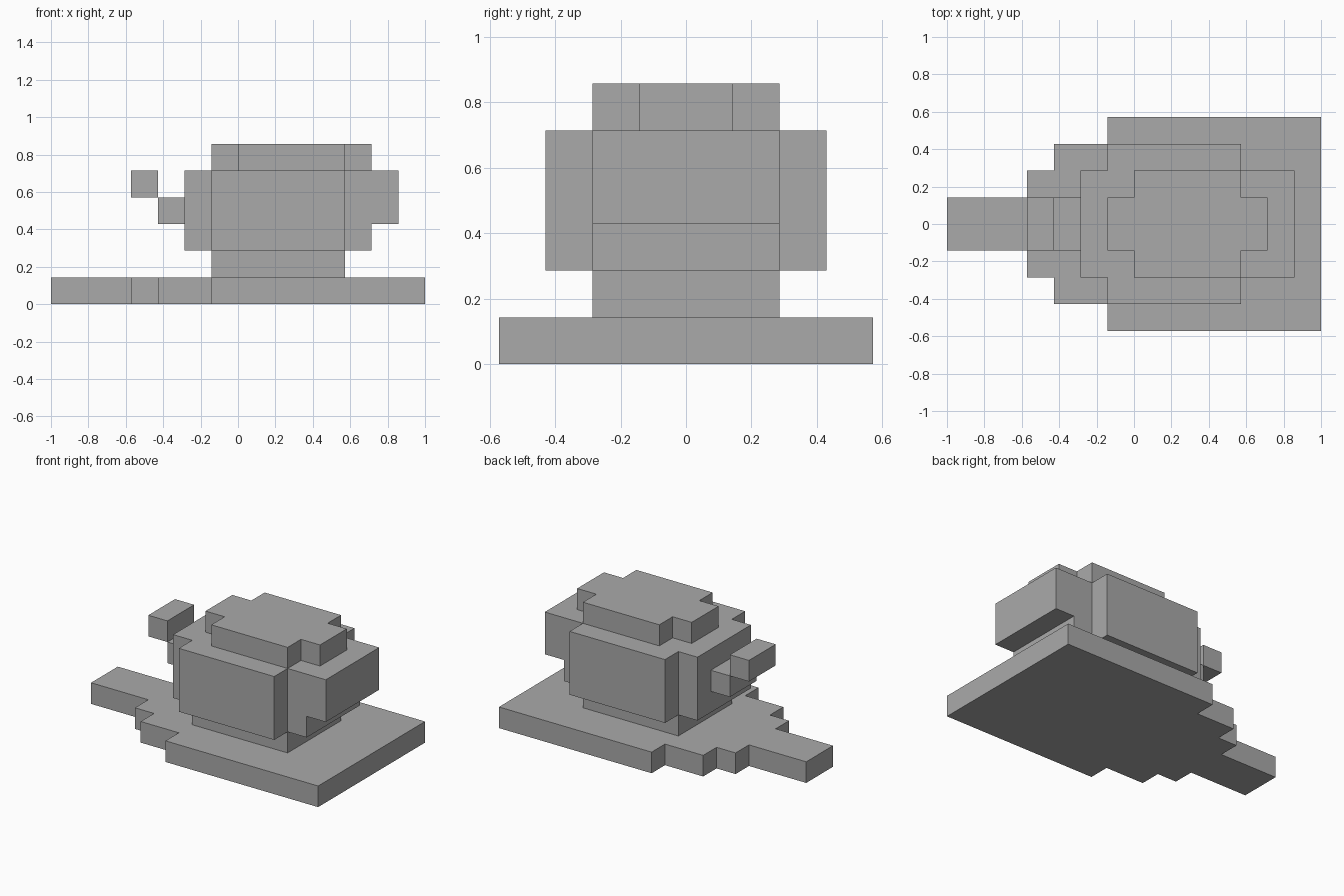
import bpy
import bmesh

U = 1 / 7  # one block unit

cube = bpy.data.objects.get("Cube")
if cube:
    bpy.data.objects.remove(cube, do_unlink=True)

grey = bpy.data.materials.new("plain_grey")
grey.use_nodes = True
colour = (0.4, 0.4, 0.4, 1)
grey.diffuse_color = colour
grey.node_tree.nodes["Principled BSDF"].inputs["Base Color"].default_value = colour


def stepped_slab(name, z0, z1, steps):
    """Extrude a mirrored stepped outline; steps are (x start, x end, half width) in units."""
    side = []
    for x0, x1, half in steps:
        side += [(x0, -half), (x1, -half)]
    outline = side + [(x, -y) for x, y in reversed(side)]

    bm = bmesh.new()
    verts = [bm.verts.new((x * U, y * U, z0 * U)) for x, y in outline]
    face = bm.faces.new(verts)
    result = bmesh.ops.extrude_face_region(bm, geom=[face])
    top = [v for v in result["geom"] if isinstance(v, bmesh.types.BMVert)]
    bmesh.ops.translate(bm, verts=top, vec=(0, 0, (z1 - z0) * U))
    bmesh.ops.recalc_face_normals(bm, faces=bm.faces)

    mesh = bpy.data.meshes.new(name)
    bm.to_mesh(mesh)
    bm.free()
    mesh.materials.append(grey)
    obj = bpy.data.objects.new(name, mesh)
    bpy.context.collection.objects.link(obj)
    return obj


# Ground slab narrowing to a tongue
stepped_slab("base_slab", 0, 1, [(-7, -4, 1), (-4, -3, 2), (-3, -1, 3), (-1, 7, 4)])

# Foot, main body and lid
stepped_slab("foot", 1, 2, [(-1, 4, 2)])
stepped_slab("body", 2, 5, [(-2, -1, 2), (-1, 4, 3), (4, 5, 2)])
stepped_slab("lid", 5, 6, [(-1, 0, 1), (0, 4, 2), (4, 5, 1)])

# Raised block on the wide end
stepped_slab("end_block", 3, 5, [(5, 6, 2)])

# Two rising blocks on the narrow end
stepped_slab("spout_root", 3, 4, [(-3, -2, 1)])
stepped_slab("spout_tip", 4, 5, [(-4, -3, 1)])
